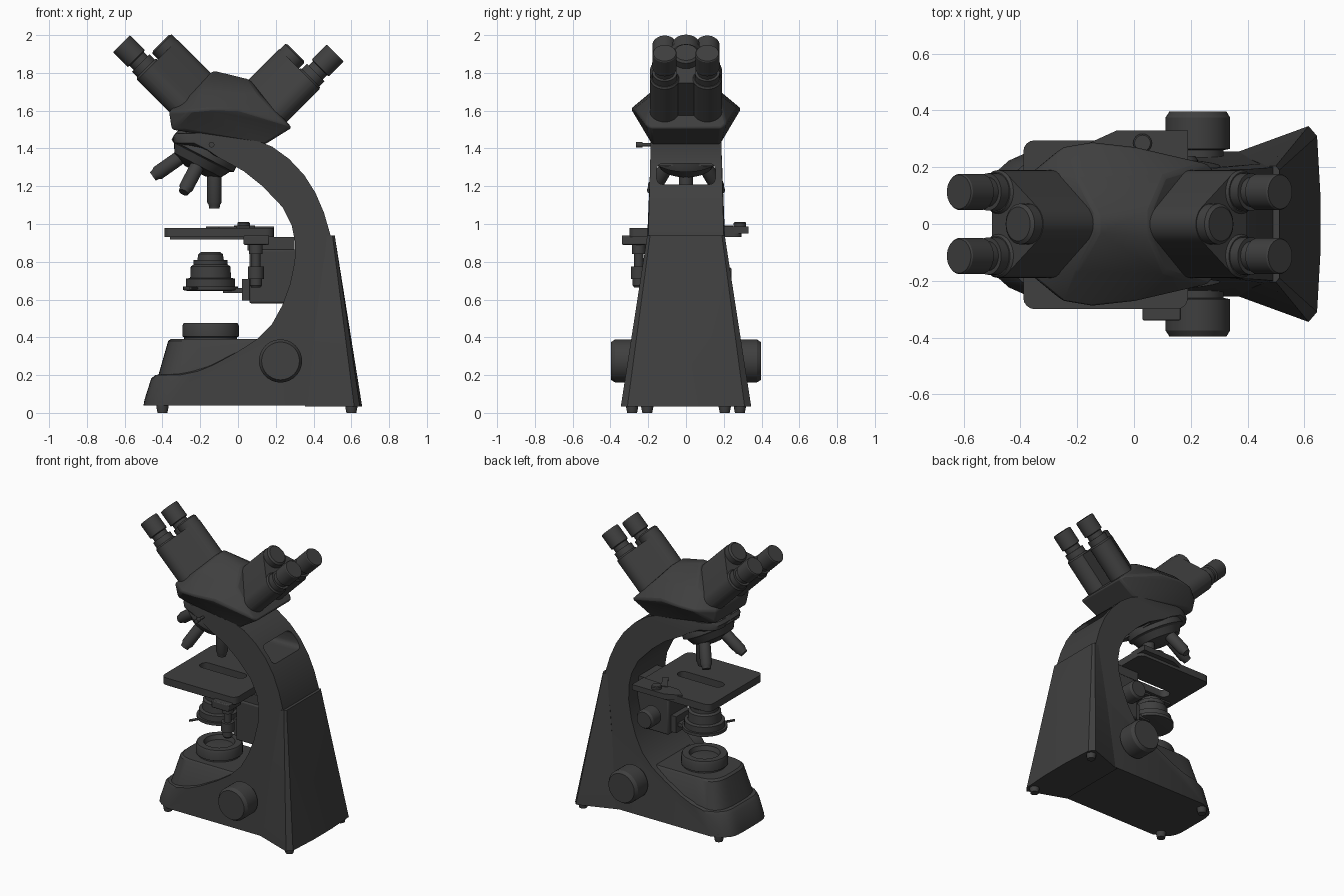
import bpy, bmesh
from math import cos, sin, pi, radians, sqrt
from mathutils import Vector

if "Cube" in bpy.data.objects:
    bpy.data.objects.remove(bpy.data.objects["Cube"])

dark = bpy.data.materials.new("dark_grey")
dark.diffuse_color = (0.05, 0.05, 0.05, 1)
dark.use_nodes = True
dark.node_tree.nodes["Principled BSDF"].inputs["Base Color"].default_value = dark.diffuse_color


def finish(name, bm):
    bmesh.ops.recalc_face_normals(bm, faces=bm.faces)
    me = bpy.data.meshes.new(name)
    bm.to_mesh(me)
    bm.free()
    me.materials.append(dark)
    ob = bpy.data.objects.new(name, me)
    bpy.context.collection.objects.link(ob)
    return ob


def bevel(ob, width, segments=2):
    m = ob.modifiers.new("bevel", 'BEVEL')
    m.width, m.segments, m.limit_method = width, segments, 'ANGLE'
    return ob


def hull(name, pts):
    bm = bmesh.new()
    for p in pts:
        bm.verts.new(p)
    res = bmesh.ops.convex_hull(bm, input=bm.verts)
    loose = {v for v in res["geom_interior"] + res["geom_unused"]
             if isinstance(v, bmesh.types.BMVert) and v.is_valid}
    bmesh.ops.delete(bm, geom=list(loose), context='VERTS')
    bmesh.ops.dissolve_limit(bm, angle_limit=radians(1), verts=bm.verts, edges=bm.edges)
    return finish(name, bm)


def box(name, x, y, z):
    return hull(name, [(a, b, c) for a in x for b in y for c in z])


def turned(name, origin, axis, prof, n=32):
    """Solid of revolution: prof is (distance along axis, radius)."""
    q = Vector((0, 0, 1)).rotation_difference(Vector(axis).normalized())
    bm = bmesh.new()
    rings = [[bm.verts.new(Vector(origin) + q @ Vector((r * cos(2 * pi * k / n), r * sin(2 * pi * k / n), d)))
              for k in range(n)] for d, r in prof]
    for a, b in zip(rings, rings[1:]):
        for k in range(n):
            bm.faces.new((a[k], a[(k + 1) % n], b[(k + 1) % n], b[k]))
    bm.faces.new(rings[0])
    bm.faces.new(rings[-1])
    return finish(name, bm)


def cut(ob, cutter):
    cutter.hide_render = True
    m = ob.modifiers.new("cut", 'BOOLEAN')
    m.object, m.operation, m.solver = cutter, 'DIFFERENCE', 'EXACT'
    bpy.context.view_layer.objects.active = ob
    bpy.ops.object.modifier_apply(modifier=m.name)
    bpy.data.objects.remove(cutter)


def lerp_table(t, v):
    for (a, wa), (b, wb) in zip(t, t[1:]):
        if v <= b:
            return wa + (wb - wa) * max(0, (v - a) / (b - a))
    return t[-1][1]


# Base and curved arm: side profile swept across the width
profile = [(-.5, .04), (-.495, .07), (-.46, .18), (-.44, .2), (-.3, .22), (-.15, .255), (0, .325), (.1, .39),
           (.18, .47), (.235, .57), (.275, .68), (.3, .8), (.303, .9), (.285, .99), (.235, 1.09), (.13, 1.2),
           (.03, 1.28), (-.1, 1.35), (-.2, 1.39), (-.34, 1.43), (-.345, 1.46), (-.33, 1.48), (-.15, 1.487), (-.04, 1.48),
           (.08, 1.45), (.18, 1.41), (.27, 1.345), (.35, 1.26), (.41, 1.165), (.455, 1.06), (.49, .94),
           (.52, .6), (.56, .04)]
widths = [(.04, .255), (.5, .225), (.94, .2), (1.5, .185)]
bm = bmesh.new()
cols = []
for i in range(-8, 9):
    t = i / 8
    cols.append([bm.verts.new((x + .13 * t ** 6 * min(1, max(0, (-.1 - x) / .3)), t * lerp_table(widths, z), z))
                 for x, z in profile])
for a, b in zip(cols, cols[1:]):
    for k in range(len(profile)):
        j = (k + 1) % len(profile)
        bm.faces.new((a[k], a[j], b[j], b[k]))
bm.faces.new(cols[0])
bm.faces.new(cols[-1])
arm = finish("base_and_arm", bm)

# Carrying slot through the arm
cut(arm, hull("slot_cutter", [(x, sy * .125 + .03 * cos(k * pi / 6), 1.265 + sz * .025 + .03 * sin(k * pi / 6))
                              for x in (-.02, .6) for sy in (-1, 1) for sz in (-1, 1) for k in range(12)]))

# Flared rear cover
hull("rear_cover", [(x, s * y, z) for s in (-1, 1) for x, y, z in (
    (.355, .25, .035), (.615, .345, .035), (.645, .31, .035), (.657, .1, .035),
    (.47, .203, .935), (.5, .205, .94), (.512, .19, .94))])

# Raised lamp platform on the base
pts = []
for z, x0, w in ((.17, -.43, .235), (.38, -.37, .195), (.392, -.355, .185)):
    for k in range(-8, 9):
        a = k / 8 * pi / 2
        sgn = 1 if k >= 0 else -1
        pts.append((x0 + .17 - .17 * abs(cos(a)) ** .6, sgn * w * abs(sin(a)) ** .6, z))
    pts += [(.12, w, z), (.12, -w, z)]
hull("lamp_platform", pts)

# Lamp housing with recessed lens
turned("lamp_housing", (-.145, 0, 0), (0, 0, 1),
       [(.37, .14), (.4, .14), (.405, .15), (.46, .15), (.475, .143), (.475, .1), (.445, .09), (.45, .04)])

# Feet and focus knobs on both sides
for s in (-1, 1):
    turned("front_foot", (-.4, s * .205, 0), (0, 0, 1), [(0, .026), (.03, .032), (.06, .032)], 20)
    turned("rear_foot", (.6, s * .285, 0), (0, 0, 1), [(0, .026), (.03, .032), (.05, .032)], 20)
    turned("focus_knob", (.225, 0, .275), (0, s, 0),
           [(.15, .09), (.26, .09), (.265, .114), (.375, .114), (.397, .1)], 40)

# Stage plate with oblong opening
stage = hull("stage", [(cx + .04 * cos(k * pi / 8), cy + .04 * sin(k * pi / 8), z)
                       for cx in (-.35, .15) for cy in (-.26, .255) for k in range(16) for z in (.93, .98)])
cut(stage, hull("opening_cutter", [(cx + .04 * cos(k * pi / 8), .04 * sin(k * pi / 8), z)
                                   for cx in (-.25, .02) for k in range(16) for z in (.85, 1.1)]))
box("stage_underplate", (-.36, .13), (-.28, -.06), (.918, .935))
hull("slide_carriage", [(x, y, z) for x, y in ((-.17, .28), (-.06, .33), (.19, .33), (.19, .2), (-.1, .22))
                        for z in (.95, .988)])
turned("carriage_knob", (.03, .285, 0), (0, 0, 1), [(.98, .033), (1.005, .033), (1.01, .028)], 24)
hull("slide_clip", [(x, y, z) for x, y in ((-.02, .23), (.02, .25), (.09, .13), (.06, .11)) for z in (.978, .992)])
box("stage_arm", (.05, .3), (-.1, .1), (.86, .932))

# Stage drive knobs
bevel(box("drive_bracket", (.03, .165), (-.34, -.2), (.89, .94)), .006)
turned("drive_knobs", (.095, -.25, 0), (0, 0, 1),
       [(.665, .025), (.675, .032), (.71, .032), (.71, .042), (.775, .042), (.775, .024), (.84, .024),
        (.84, .036), (.89, .036)], 24)

# Focus block on the arm with a small side knob
bevel(box("focus_block", (.06, .32), (-.11, .11), (.58, .865)), .01)
turned("condenser_knob", (.16, 0, .71), (0, 1, 0), [(.1, .03), (.14, .03), (.14, .065), (.225, .065), (.24, .055)])

# Condenser and its carrier
turned("condenser", (-.145, 0, 0), (0, 0, 1),
       [(.645, .12), (.65, .145), (.67, .145), (.67, .13), (.71, .13), (.715, .108), (.775, .105), (.785, .09),
        (.81, .09), (.81, .07), (.84, .065), (.852, .05)], 40)
box("condenser_bracket", (-.08, .08), (-.06, .06), (.635, .66))
box("condenser_slide", (.02, .065), (-.08, .08), (.595, .71))
turned("iris_lever", (-.145, 0, .66), (-.5, -.85, 0), [(.12, .008), (.21, .008)], 12)

# Tilted nosepiece with four objectives
apex = Vector((-.125, 0, 1.48))
tilt = radians(27.5)
ax = Vector((-sin(tilt), 0, -cos(tilt)))
e1 = Vector((cos(tilt), 0, -sin(tilt)))
turned("nosepiece", apex, ax, [(.03, .16), (.1, .185), (.135, .185), (.145, .165), (.19, .14), (.225, .06)], 40)
for k in range(4):
    d = ax * cos(tilt) + (e1 * cos(k * pi / 2) + Vector((0, 1, 0)) * sin(k * pi / 2)) * sin(tilt)
    turned("objective", apex, d, [(.12, .045), (.2, .045), (.21, .038), (.365, .038), (.38, .03), (.398, .027)], 24)

# Head body and mounting collar
turned("head_collar", (-.13, 0, 0), (0, 0, 1), [(1.46, .18), (1.53, .18)], 40)
bevel(hull("head", [(x, s * y, z) for s in (-1, 1) for x, y, z in (
    (-.35, .17, 1.5), (-.365, .18, 1.595), (-.25, .275, 1.6), (-.15, .292, 1.61), (0, .275, 1.61),
    (-.13, .03, 1.812), (-.2, .16, 1.72), (.06, .05, 1.765), (.11, .17, 1.69), (.285, .19, 1.51),
    (.26, .215, 1.53), (-.02, .2, 1.48), (.14, .18, 1.42), (-.28, .19, 1.495))]), .012)

# Pair of opposed binocular tubes
R = sqrt(.5)
for side, tip in ((1, Vector((-.617, 0, 1.955))), (-1, Vector((.515, 0, 1.905)))):
    d = Vector((side * R, 0, -R))
    up = Vector((side * R, 0, R))
    Y = Vector((0, 1, 0))
    section = []
    for cy, cu, r in ((-.113, 0, .077), (.113, 0, .077), (0, .15, .075)):
        for k in range(32):
            a = k * pi / 16
            section.append((cy + r * cos(a), max(-.03, cu + r * sin(a))))
    hull("tube_housing", [tip + d * l + Y * y + up * u for l in (.195, .5) for y, u in section])
    turned("centre_port", tip + up * .15, d, [(.145, .06), (.155, .072), (.3, .072)])
    for s in (-1, 1):
        o = tip + Y * (s * .113)
        turned("tube_barrel", o, d, [(.185, .07), (.195, .077), (.5, .077)])
        turned("eyepiece", o, d, [(0, .06), (.006, .064), (.11, .064), (.115, .052), (.145, .052),
                                  (.145, .066), (.2, .066)])

# Head locking screw
turned("lock_screw", (-.14, 0, 1.42), (0, -1, 0), [(.15, .009), (.23, .009), (.23, .015), (.265, .015)], 16)

# Smooth shading with sharp edges kept
bpy.ops.object.select_all(action='SELECT')
bpy.context.view_layer.objects.active = arm
bpy.ops.object.shade_smooth_by_angle(angle=radians(30))
